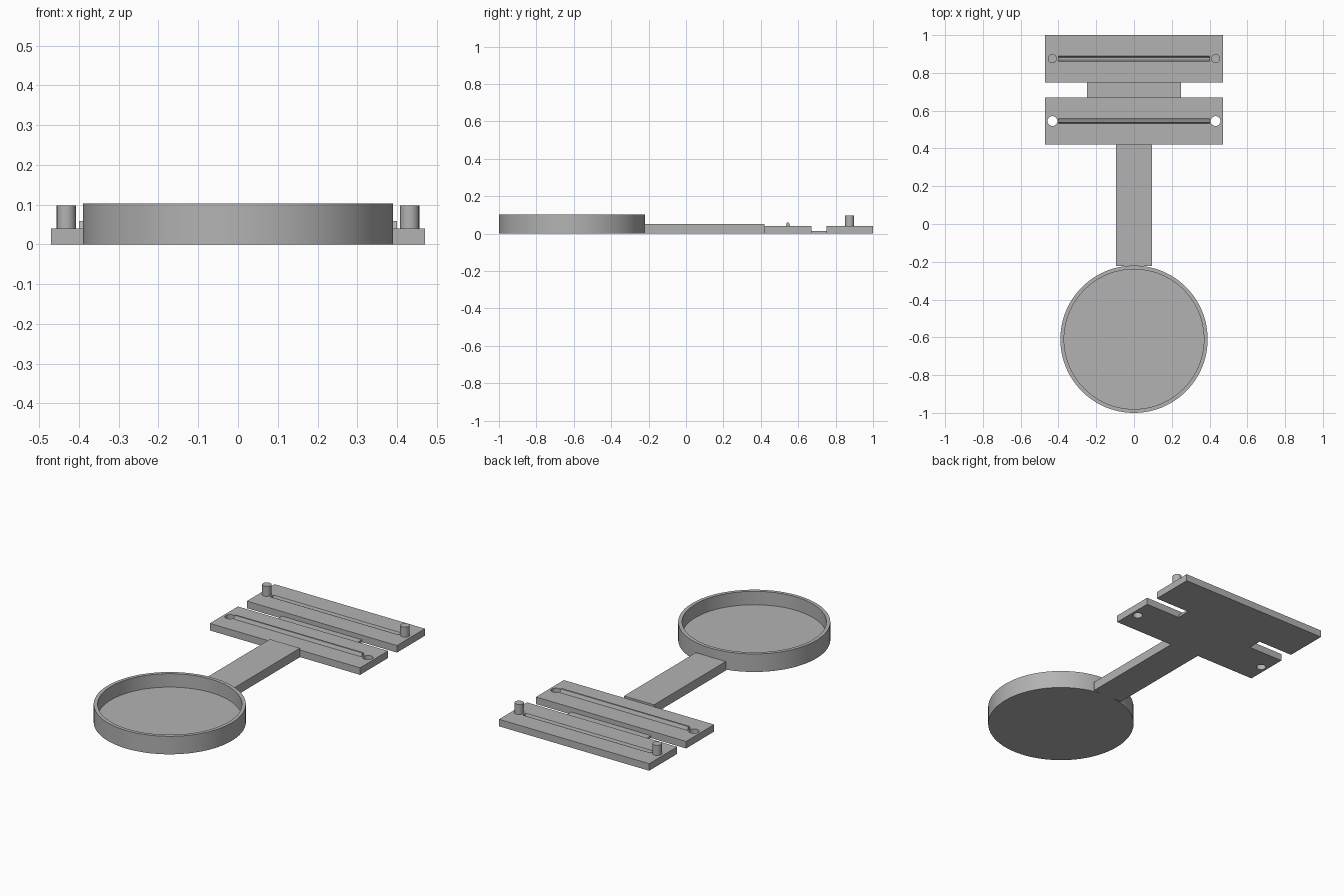
import bpy, bmesh, math
from mathutils import Matrix

cube = bpy.data.objects.get("Cube")
if cube:
    bpy.data.objects.remove(cube, do_unlink=True)

grey = bpy.data.materials.new("plain grey")
grey.use_nodes = True
colour = (0.45, 0.45, 0.45, 1)
grey.diffuse_color = colour
grey.node_tree.nodes["Principled BSDF"].inputs["Base Color"].default_value = colour


def finish(name, bm, smooth=False):
    bmesh.ops.recalc_face_normals(bm, faces=bm.faces)
    mesh = bpy.data.meshes.new(name)
    bm.to_mesh(mesh)
    bm.free()
    obj = bpy.data.objects.new(name, mesh)
    bpy.context.collection.objects.link(obj)
    mesh.materials.append(grey)
    if smooth:
        bpy.ops.object.select_all(action='DESELECT')
        obj.select_set(True)
        bpy.context.view_layer.objects.active = obj
        bpy.ops.object.shade_smooth_by_angle(angle=math.radians(30))
    return obj


def box(name, half_x, y0, y1, z1):
    bm = bmesh.new()
    place = Matrix.Translation((0, (y0 + y1) / 2, z1 / 2))
    size = Matrix.Diagonal((2 * half_x, y1 - y0, z1, 1))
    bmesh.ops.create_cube(bm, size=1, matrix=place @ size)
    return finish(name, bm)


def cylinder(name, x, y, radius, z0, z1):
    bm = bmesh.new()
    bmesh.ops.create_cone(bm, cap_ends=True, segments=40, radius1=radius, radius2=radius,
                          depth=z1 - z0, matrix=Matrix.Translation((x, y, (z0 + z1) / 2)))
    return finish(name, bm, True)


def rail(name, y, base, tip, z0, z1):
    """Tapered bar running along x: half widths base at z0 and tip at z1."""
    bm = bmesh.new()
    section = [(-base, z0), (base, z0), (tip, z1), (-tip, z1)]
    face = bm.faces.new([bm.verts.new((-RAIL, y + dy, z)) for dy, z in section])
    new = bmesh.ops.extrude_face_region(bm, geom=[face])["geom"]
    bmesh.ops.translate(bm, vec=(2 * RAIL, 0, 0),
                        verts=[v for v in new if isinstance(v, bmesh.types.BMVert)])
    return finish(name, bm)


def cut(obj, cutter):
    mod = obj.modifiers.new("cut", 'BOOLEAN')
    mod.operation = 'DIFFERENCE'
    mod.solver = 'EXACT'
    mod.object = cutter
    bpy.context.view_layer.objects.active = obj
    bpy.ops.object.modifier_apply(modifier=mod.name)
    bpy.data.objects.remove(cutter, do_unlink=True)


RAIL, PEG_X = 0.4, 0.432
FRONT_Y, BACK_Y, PLATE = 0.545, 0.875, 0.04

# Round tray: revolved outline with a raised rim
bm = bmesh.new()
outline = [(0, 0), (0.39, 0), (0.39, 0.102), (0.37, 0.102), (0.37, 0.026), (0, 0.026)]
verts = [bm.verts.new((r, -0.61, z)) for r, z in outline]
edges = [bm.edges.new(pair) for pair in zip(verts, verts[1:])]
bmesh.ops.spin(bm, geom=verts + edges, cent=(0, -0.61, 0), axis=(0, 0, 1),
               angle=math.tau, steps=96, use_duplicate=False)
bmesh.ops.remove_doubles(bm, verts=bm.verts, dist=0.0001)
finish("round_tray", bm, True)

# Handle and thin folding hinge
box("handle", 0.094, -0.222, 0.42, 0.051)
box("folding_hinge", 0.25, 0.67, 0.75, 0.014)

# Clamp plates: the front has a ridge and holes, the back a groove and pegs
front_plate = box("front_clamp_plate", 0.47, 0.42, 0.67, PLATE)
back_plate = box("back_clamp_plate", 0.47, 0.75, 1.0, PLATE)
rail("clamp_ridge", FRONT_Y, 0.013, 0.005, PLATE - 0.002, 0.059)
cut(back_plate, rail("groove_cutter", BACK_Y, 0.006, 0.014, 0.02, PLATE + 0.001))
for side, x in (("left", PEG_X), ("right", -PEG_X)):
    cut(front_plate, cylinder("hole_cutter", x, FRONT_Y, 0.026, -0.05, 0.1))
    cylinder(side + "_peg", x, BACK_Y, 0.024, PLATE - 0.005, 0.097)
